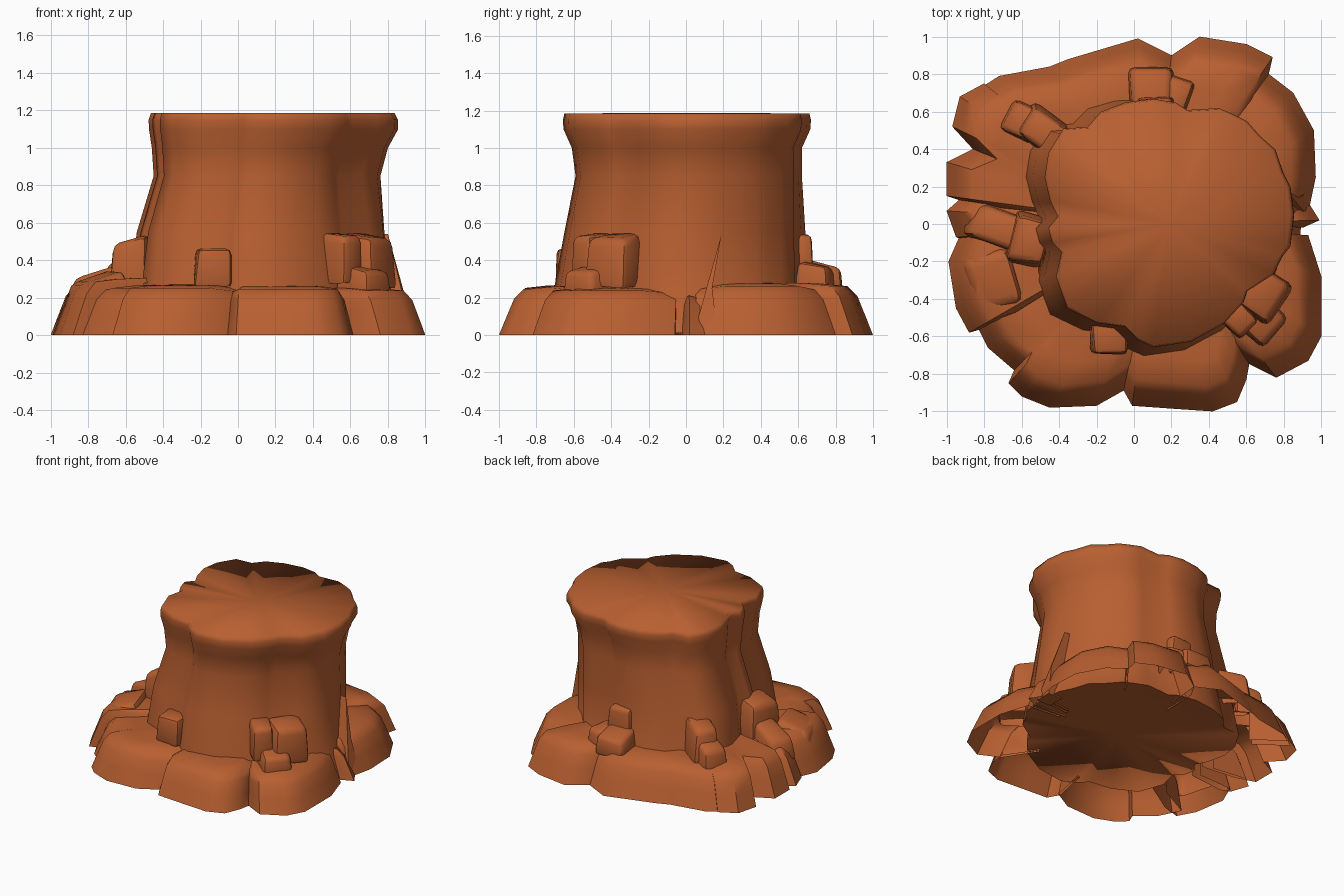
import bpy, bmesh, math, random
from mathutils import Vector, Matrix

if "Cube" in bpy.data.objects:
    bpy.data.objects.remove(bpy.data.objects["Cube"])

random.seed(4)
rust = bpy.data.materials.new("rust orange rock")
rust.diffuse_color = (0.48, 0.115, 0.030, 1)
rust.use_nodes = True
rust.node_tree.nodes["Principled BSDF"].inputs["Base Color"].default_value = rust.diffuse_color


def finish(bm, name, angle):
    """Turn a bmesh into a shaded, coloured object."""
    bmesh.ops.recalc_face_normals(bm, faces=bm.faces)
    me = bpy.data.meshes.new(name)
    bm.to_mesh(me)
    bm.free()
    ob = bpy.data.objects.new(name, me)
    bpy.context.collection.objects.link(ob)
    me.materials.append(rust)
    me.shade_smooth()
    me.set_sharp_from_angle(angle=math.radians(angle))
    return ob


def loft(bm, rings, closed):
    """Skin a list of equally long point rings, bottom to top."""
    vs = [[bm.verts.new(p) for p in r] for r in rings]
    n = len(vs[0])
    for a, b in zip(vs, vs[1:]):
        for i in range(n if closed else n - 1):
            j = (i + 1) % n
            bm.faces.new((a[i], a[j], b[j], b[i]))
    return vs


def fan(bm, ring, centre):
    c = bm.verts.new(centre)
    for i, v in enumerate(ring):
        bm.faces.new((v, ring[(i + 1) % len(ring)], c))


# Main column: rim outline, scaled at each height
RIM = [(.85, .05), (.83, .20), (.79, .28), (.75, .40), (.67, .47), (.60, .55), (.52, .59),
       (.45, .62), (.28, .61), (.22, .65), (.10, .67), (-.05, .65), (-.18, .60), (-.25, .52),
       (-.38, .51), (-.46, .38), (-.48, .25), (-.45, .12), (-.41, .04), (-.46, -.02),
       (-.44, -.10), (-.39, -.15), (-.42, -.28), (-.36, -.45), (-.20, -.53), (-.05, -.55),
       (.02, -.62), (.10, -.66), (.30, -.63), (.48, -.53), (.58, -.42), (.60, -.36),
       (.74, -.27), (.79, -.17), (.83, -.12)]
# z, centre x, half width x, centre y, half depth y
LEVELS = [(.01, .15, .75, 0, .745), (.25, .145, .725, -.01, .70), (.55, .135, .675, -.005, .65),
          (.85, .155, .605, .01, .605), (1.0, .17, .63, 0, .615),
          (1.10, .19, .665, 0, .66), (1.15, .188, .665, 0, .663), (1.185, .185, .65, 0, .655)]
NECK = LEVELS[3]


def column_point(x, y, level):
    z, cx, hx, cy, hy = level
    u, v = (x - .185) / .665, y / .665
    p = Vector((cx + u * hx, cy + v * hy, z))
    if .1 < z < NECK[0]:  # the back right wall drops straight, without flare
        w = max(0, (u + v) / math.sqrt(2)) ** 2
        p = p.lerp(Vector((NECK[1] + u * NECK[2], NECK[3] + v * NECK[4], z)), min(1, w))
    return p


bm = bmesh.new()
vs = loft(bm, [[column_point(x, y, lv) for x, y in RIM] for lv in LEVELS], True)
fan(bm, vs[-1], (.19, 0, 1.187))
fan(bm, vs[0], (.15, 0, .02))
finish(bm, "rock_column", 100)

# Foot ledges: outer footprint of each block, counter-clockwise
LEDGES = {
    "ledge_front_right": (.26, [(-.06, -.88), (-.01, -.97), (.2, -.985), (.42, -1), (.55, -.95), (.6, -.83), (.62, -.72)]),
    "ledge_right_front": (.25, [(.6, -.74), (.76, -.82), (.93, -.73), (1, -.6), (1, -.28), (.93, -.06)]),
    "ledge_right_sliver": (.22, [(.9, -.02), (.99, .02), (.94, .1)]),
    "ledge_right_back": (.275, [(.93, .06), (.97, .25), (.96, .5), (.85, .7), (.72, .8)]),
    "ledge_back_right": (.275, [(.71, .76), (.74, .89), (.6, .96), (.35, 1), (.2, .9), (.14, .8)]),
    "ledge_back_left": (.275, [(.2, .9), (.02, .99), (-.35, .88), (-.45, .84), (-.72, .79), (-.86, .7)]),
    "ledge_left_back": (.28, [(-.8, .75), (-.93, .68), (-.97, .52), (-.86, .4), (-1, .33), (-1, .15), (-.85, .1)]),
    "ledge_left": (.26, [(-.92, .14), (-1, .07), (-.95, -.07), (-.88, -.1)]),
    "ledge_left_front": (.30, [(-.92, -.04), (-.99, -.2), (-.95, -.45), (-.88, -.58), (-.74, -.54)]),
    "ledge_front_left": (.265, [(-.86, -.5), (-.78, -.66), (-.64, -.78), (-.67, -.85), (-.6, -.92), (-.45, -.98), (-.2, -.97), (-.04, -.88)]),
}
# inward step and height share of the ledge cross-section
STEPS = [(0, 0), (.045, .4), (.085, .75), (.14, .95), (.28, 1), (.48, 1.02)]
for name, (h, pts) in LEDGES.items():
    bm = bmesh.new()
    rings = []
    for step, share in STEPS:
        ring = []
        for i, (x, y) in enumerate(pts):
            p = Vector((x, y))
            p += (Vector((.12, 0)) - p).normalized() * step
            end = i in (0, len(pts) - 1)
            ring.append((p.x, p.y, h * share * (.93 if end else 1)))
        rings.append(ring)
    vs = loft(bm, rings, False)
    # close both ends of the block with a short return wall
    for k in (0, -1):
        r = [row[k] for row in vs[:5]]
        bm.faces.new(r + [bm.verts.new((r[-1].co.x, r[-1].co.y, 0))])
    finish(bm, name, 45)


def boulder(name, loc, size, yaw, lean=0.0, taper=.8):
    """Chipped block, open below; lean lowers the outer (+x local) end of its top."""
    bm = bmesh.new()
    bmesh.ops.create_cube(bm, size=1)
    for v in bm.verts:
        if v.co.z > 0:
            v.co.x *= taper
            v.co.y *= taper
            if v.co.x > 0:
                v.co.z -= lean
        v.co += Vector([random.uniform(-.05, .05) for _ in range(3)])
    bmesh.ops.bevel(bm, geom=bm.edges[:], offset=.14, segments=2, profile=.5, affect='EDGES')
    bmesh.ops.delete(bm, geom=[f for f in bm.faces if f.calc_center_median().z < -.45], context='FACES')
    bm.transform(Matrix.Translation(loc) @ Matrix.Rotation(math.radians(yaw), 4, 'Z')
                 @ Matrix.Diagonal((*size, 1)))
    finish(bm, name, 40)


# Loose boulders leaning on the column
boulder("boulder_front", (-.13, -.60, .36), (.19, .20, .21), -90, .05, .9)
boulder("boulder_front_right_tall", (.68, -.37, .40), (.25, .27, .31), -35, .1, .85)
boulder("boulder_front_right_inner", (.55, -.50, .41), (.20, .16, .28), -45, .05, .9)
boulder("boulder_front_right_low", (.67, -.51, .28), (.24, .24, .19), -40, .15)
boulder("boulder_left_tall", (-.56, -.09, .38), (.22, .28, .34), 165, .2)
boulder("boulder_left_low", (-.72, -.02, .26), (.34, .22, .26), 158, .35)
boulder("boulder_left_front", (-.75, -.29, .22), (.30, .36, .25), 195, .25)
boulder("boulder_left_back_tall", (-.47, .49, .39), (.28, .20, .31), 145, .15)
boulder("boulder_left_back_low", (-.59, .55, .31), (.22, .20, .26), 155, .2)
boulder("boulder_back", (.09, .73, .31), (.22, .26, .18), 90, .2)
boulder("boulder_back_side", (.22, .69, .30), (.20, .18, .20), 70, .2)
boulder("boulder_back_upper", (.11, .62, .44), (.12, .20, .22), 90, .1)

# Thin slab standing in the gap on the right
bm = bmesh.new()
slab = [bm.verts.new(p) for p in ((.93, .04, 0), (.93, .17, 0), (.88, .14, .25), (.80, .19, .54))]
back = [bm.verts.new(v.co - Vector((.12, 0, 0))) for v in slab]
bm.faces.new(slab)
for i in range(4):
    j = (i + 1) % 4
    bm.faces.new((slab[i], slab[j], back[j], back[i]))
finish(bm, "right_slab", 30)
